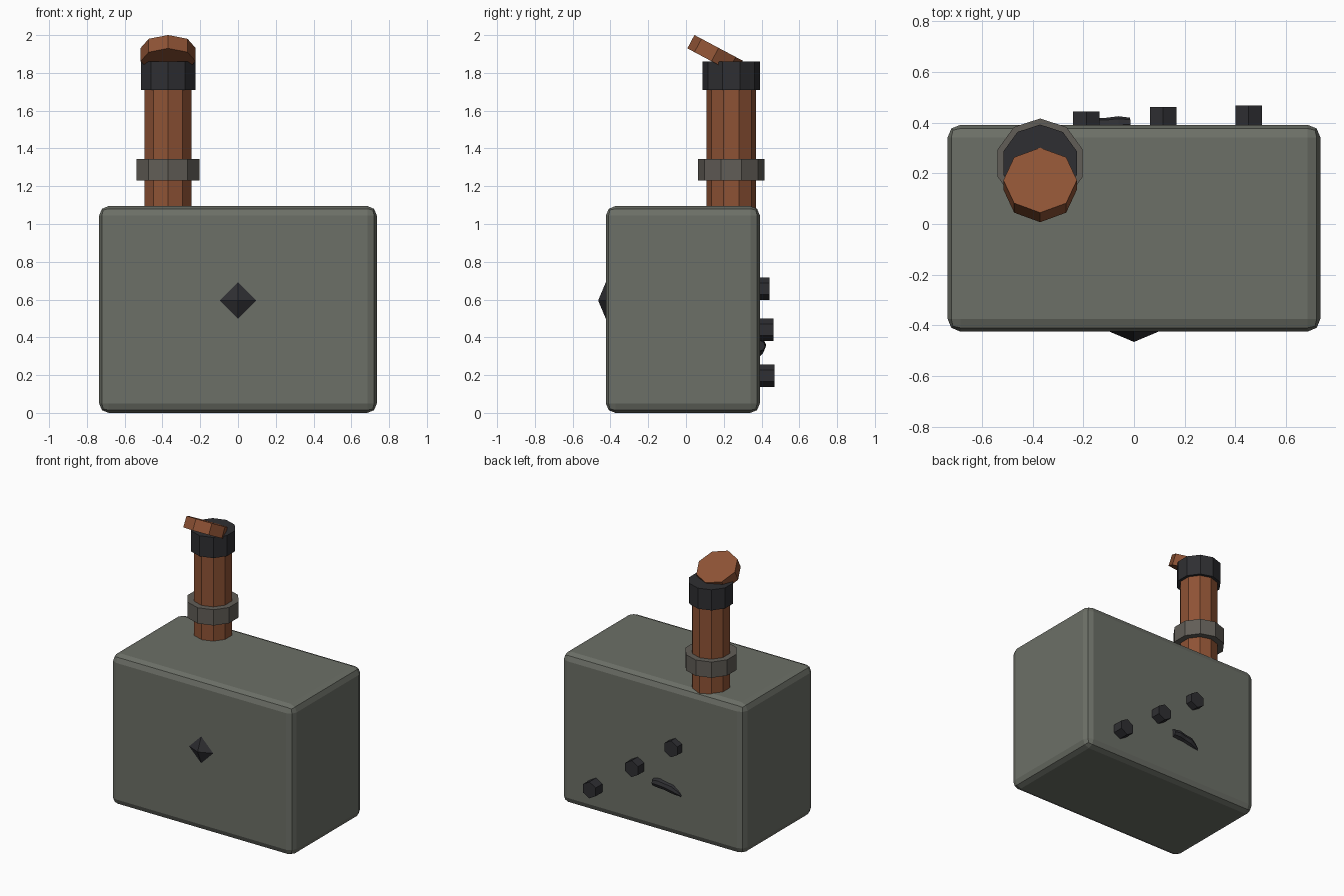
import bpy, math
from mathutils import Vector

if "Cube" in bpy.data.objects:
    bpy.data.objects.remove(bpy.data.objects["Cube"])


def material(name, r, g, b):
    m = bpy.data.materials.new(name)
    m.diffuse_color = (r, g, b, 1)
    m.use_nodes = True
    m.node_tree.nodes["Principled BSDF"].inputs["Base Color"].default_value = m.diffuse_color
    return m


OLIVE = material("olive_grey", 0.15, 0.16, 0.135)
RUST = material("rust", 0.27, 0.085, 0.035)
DARK = material("dark_iron", 0.028, 0.028, 0.032)
STONE = material("warm_grey", 0.12, 0.11, 0.095)


def finish(ob, name, mat):
    ob.name = name
    ob.data.materials.append(mat)
    return ob


def cylinder(name, sides, radius, depth, loc, mat, rot=(0, 0, 0)):
    bpy.ops.mesh.primitive_cylinder_add(vertices=sides, radius=radius, depth=depth,
                                        location=loc, rotation=rot)
    return finish(bpy.context.object, name, mat)


# Body: rounded box
bpy.ops.mesh.primitive_cube_add(size=1, location=(0, -0.0165, 0.5475))
body = finish(bpy.context.object, "body", OLIVE)
body.scale = (1.47, 0.815, 1.095)
bpy.ops.object.transform_apply(location=False, rotation=False, scale=True)
bevel = body.modifiers.new("rounded_edges", 'BEVEL')
bevel.width = 0.05
bevel.segments = 2

# Chimney stack: ten-sided pipe, collar and cap
PX, PY = -0.37, 0.24
for name, radius, z0, z1, mat in (("pipe", 0.131, 1.0, 1.75, RUST),
                                  ("pipe_collar", 0.176, 1.23, 1.345, STONE),
                                  ("pipe_cap", 0.152, 1.71, 1.86, DARK)):
    cylinder(name, 10, radius, z1 - z0, (PX, PY, (z0 + z1) / 2), mat)

# Tilted octagonal flap on the cap
cylinder("pipe_flap", 8, 0.145, 0.08, (PX, 0.154, 1.897), RUST,
         (math.radians(-28), 0, 0))

# Front stud: four-sided point
bpy.ops.mesh.primitive_cone_add(vertices=4, radius1=0.107, radius2=0, depth=0.045,
                                location=(0, -0.4425, 0.595),
                                rotation=(math.pi / 2, 0, 0))
finish(bpy.context.object, "front_stud", DARK)

# Three hexagonal bolts stepping down the back
for i, (x, z, tip) in enumerate(((-0.188, 0.658, 0.443),
                                 (0.115, 0.44, 0.462),
                                 (0.452, 0.197, 0.468))):
    cylinder(f"back_bolt_{i + 1}", 6, 0.06, 0.12, (x, tip - 0.06, z), DARK,
             (math.pi / 2, 0, 0))

# Small bent lever on the back, tapering to its tip
curve = bpy.data.curves.new("back_lever", 'CURVE')
curve.dimensions = '3D'
curve.bevel_depth = 0.034
curve.bevel_resolution = 2
curve.use_fill_caps = True
points = [(-0.015, 0.392, 0.355, 0.8), (-0.06, 0.391, 0.357, 1.0),
          (-0.11, 0.388, 0.35, 0.9), (-0.16, 0.385, 0.342, 1.0),
          (-0.2, 0.385, 0.325, 0.7), (-0.235, 0.385, 0.308, 0.3)]
spline = curve.splines.new('POLY')
spline.points.add(len(points) - 1)
for p, (x, y, z, r) in zip(spline.points, points):
    p.co = (x, y, z, 1)
    p.radius = r
spline.use_smooth = False
lever = bpy.data.objects.new("back_lever", curve)
bpy.context.collection.objects.link(lever)
lever.data.materials.append(DARK)
